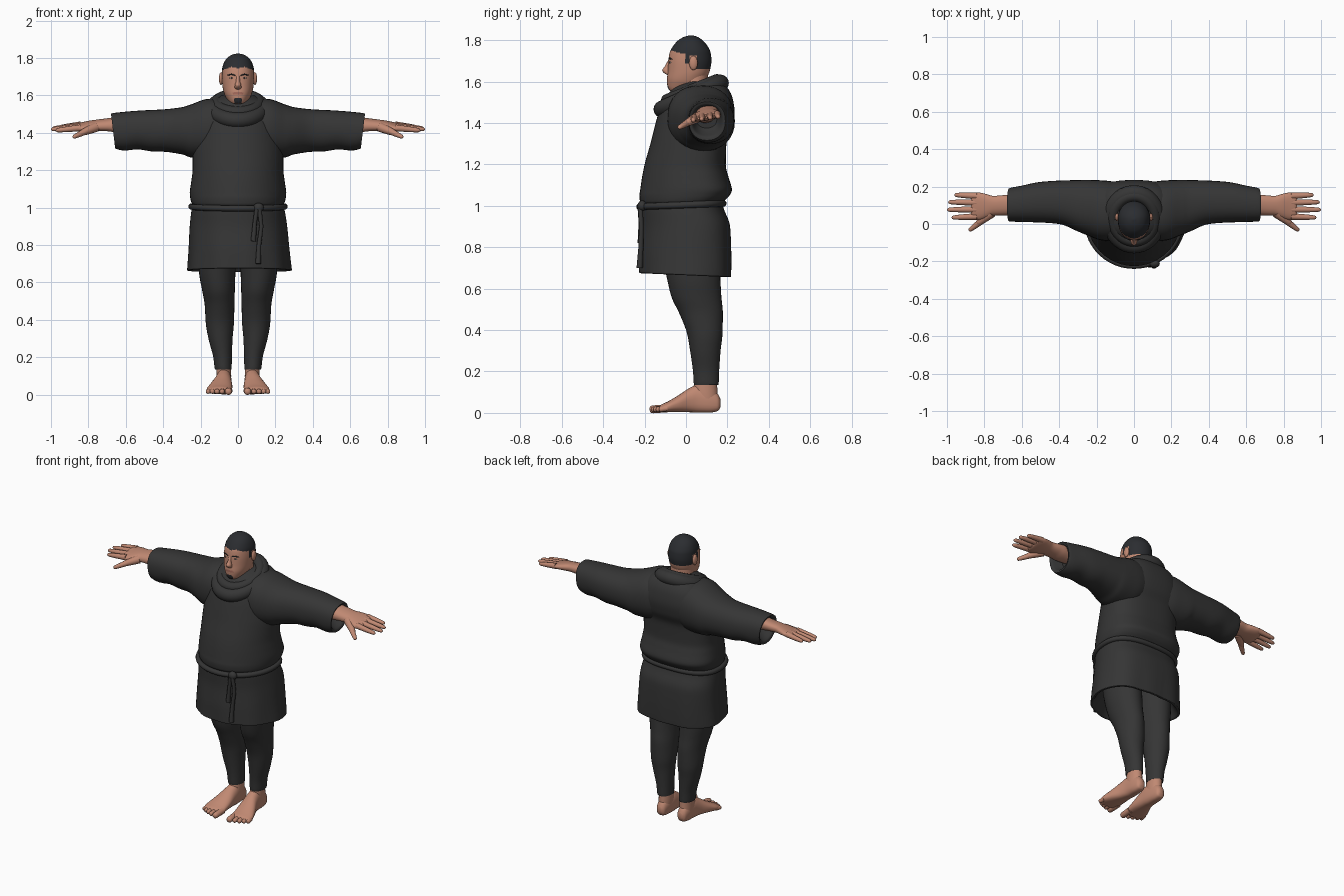
import bpy, bmesh, math
from mathutils import Vector

if "Cube" in bpy.data.objects:
    bpy.data.objects.remove(bpy.data.objects["Cube"])


def material(name, r, g, b):
    m = bpy.data.materials.new(name)
    m.diffuse_color = (r, g, b, 1)
    m.use_nodes = True
    m.node_tree.nodes["Principled BSDF"].inputs["Base Color"].default_value = m.diffuse_color
    return m


CLOTH = material("charcoal cloth", .036, .036, .036)
SKIN = material("skin", .53, .25, .17)
HAIR = material("black hair", .024, .026, .03)
LIPS = material("lips", .38, .15, .11)
WHITE = material("eye white", .55, .5, .45)


def build(name, rings, mats, closed=False, flip=1, rule=None):
    """Skin a list of rings of points into a smooth mesh."""
    bm = bmesh.new()
    vs = [[bm.verts.new((p[0] * flip, p[1], p[2])) for p in r] for r in rings]
    n, m = len(rings[0]), len(rings)
    for i in range(m if closed else m - 1):
        a, b = vs[i], vs[(i + 1) % m]
        for j in range(n):
            k = (j + 1) % n
            bm.faces.new((a[j], a[k], b[k], b[j]))
    if not closed:
        bm.faces.new(vs[0])
        bm.faces.new(vs[-1])
    bmesh.ops.recalc_face_normals(bm, faces=bm.faces)
    if rule:
        for f in bm.faces:
            f.material_index = rule(f.calc_center_median())
    me = bpy.data.meshes.new(name)
    bm.to_mesh(me)
    bm.free()
    for mt in mats:
        me.materials.append(mt)
    ob = bpy.data.objects.new(name, me)
    bpy.context.collection.objects.link(ob)
    bpy.ops.object.select_all(action='DESELECT')
    ob.select_set(True)
    bpy.context.view_layer.objects.active = ob
    bpy.ops.object.shade_smooth_by_angle(angle=math.radians(50))
    return ob


def smooth(keys, steps):
    """Monotone cubic interpolation of section rows."""
    n, out = len(keys), []
    d = [[b - a for a, b in zip(keys[i], keys[i + 1])] for i in range(n - 1)]

    def slope(i, c):
        if i == 0 or i == n - 1:
            return d[min(i, n - 2)][c]
        p, q = d[i - 1][c], d[i][c]
        return 0 if p * q <= 0 else 2 * p * q / (p + q)
    for i in range(n - 1):
        for s in range(steps):
            t = s / steps
            h = t * t * (3 - 2 * t)
            out.append([keys[i][c] + h * d[i][c] + (t**3 - 2*t*t + t) * slope(i, c)
                        + (t**3 - t*t) * slope(i + 1, c) for c in range(len(keys[0]))])
    return out + [list(keys[-1])]


def section(row, n, axis, mid=.5, p=2.0, q=2.0):
    """Superellipse section; row = position, u range, v range."""
    t, u0, u1, v0, v1 = row
    vc, pts = v0 + mid * (v1 - v0), []
    for j in range(n):
        a = 2 * math.pi * j / n
        c, s = math.cos(a), math.sin(a)
        e = 2 / (q if s > 0 else p)
        u = (u0 + u1) / 2 + (u1 - u0) / 2 * math.copysign(abs(c)**e, c)
        v = vc + (v1 - vc if s > 0 else vc - v0) * math.copysign(abs(s)**e, s)
        pts.append({'X': (t, u, v), 'Y': (u, t, v), 'Z': (u, v, t)}[axis])
    return pts


def loft(name, keys, mats, axis='Z', n=32, steps=5, mid=.5, p=2.0, q=2.0,
         warp=None, flip=1, rule=None):
    rings = [section(r, n, axis, mid, p, q) for r in smooth(keys, steps)]
    if warp:
        rings = [[warp(*pt) for pt in r] for r in rings]
    return build(name, rings, mats, flip=flip, rule=rule)


def tube(name, pts, radii, mat, closed=False, flip=1, n=12):
    pts = [Vector(p) for p in pts]
    m, rings = len(pts), []
    for i, p in enumerate(pts):
        a = pts[i - 1] if closed or i else p
        b = pts[(i + 1) % m] if closed or i < m - 1 else p
        t = (b - a).normalized()
        s = t.cross(Vector((0, 1, 0) if abs(t.z) > .85 else (0, 0, 1))).normalized()
        w = s.cross(t)
        r = radii[i] if isinstance(radii, list) else radii
        rings.append([p + r * (math.cos(k * math.tau / n) * s + math.sin(k * math.tau / n) * w)
                      for k in range(n)])
    return build(name, rings, [mat], closed, flip)


def digit(name, a, b, r0, r1, flip):
    a, b = Vector(a), Vector(b)
    tube(name, [a.lerp(b, f) for f in (0, .5, .82, .93, .98, 1)],
         [r0, (r0 + r1) / 2, r1, r1 * .85, r1 * .55, r1 * .15], SKIN, flip=flip)


def ball(name, loc, size, mat):
    x, y, z = loc
    rings = [[(x + size[0] * math.sin(a) * math.cos(b), y + size[1] * math.sin(a) * math.sin(b),
               z + size[2] * math.cos(a)) for b in [k * math.tau / 16 for k in range(16)]]
             for a in [.05 + i * (math.pi - .1) / 10 for i in range(11)]]
    return build(name, rings, [mat])


def sym(rows):
    return [(z, -w, w, y0, y1) for z, y0, y1, w in rows]


# Tunic body, bloused over the belt
loft("tunic_body", sym([(.99, -.19, .15, .21), (1.02, -.222, .18, .245), (1.05, -.225, .21, .255),
     (1.08, -.221, .222, .258), (1.14, -.212, .205, .25), (1.2, -.2, .192, .243),
     (1.3, -.172, .195, .242), (1.38, -.152, .225, .24), (1.45, -.132, .235, .23),
     (1.52, -.1, .225, .2), (1.57, -.06, .2, .16), (1.6, -.01, .16, .09)]),
     [CLOTH], n=48, mid=.6, q=2.6)


# Tunic skirt with an uneven, gently folded hem
def hang(x, y, z):
    k = max(0, (1 - z) / .34)
    f = 1 + .012 * k * math.sin(9 * math.atan2(y, x) + 1)
    return x * f + .008 * k, y * f, z - .045 * y * k


loft("tunic_skirt", sym([(.78, -.15, .15, .2), (.69, -.195, .185, .25), (.665, -.215, .205, .268),
     (.668, -.226, .216, .278), (.76, -.224, .218, .27), (.9, -.212, .213, .26),
     (.98, -.214, .185, .25), (1.03, -.21, .17, .24)]),
     [CLOTH], n=64, mid=.6, p=2.1, q=2.6, warp=hang)

# Rope belt, knot and hanging ends
tube("belt", [(x, y, z + .04 * y) for x, y, z in
     section((1.005, -.25, .25, -.224, .18), 48, 'Z', .6, 2, 2.6)], .016, CLOTH, True)
ball("belt_knot", (.11, -.212, 1.0), (.028, .022, .026), CLOTH)
tube("belt_end_long", [(.115, -.22, .99), (.125, -.216, .9), (.112, -.218, .8), (.108, -.224, .7)],
     [.012, .011, .012, .015], CLOTH)
tube("belt_end_short", [(.1, -.222, .99), (.09, -.218, .92), (.082, -.22, .82)],
     [.012, .011, .014], CLOTH)

# Cowl: two tilted rolls round the neck
for name, rx, ry, r, yc, z, k in (("cowl_upper", .112, .12, .031, .03, 1.558, .4),
                                  ("cowl_lower", .128, .14, .042, .025, 1.53, .45)):
    tube(name, [(rx * math.cos(a), yc + ry * math.sin(a), z + k * ry * math.sin(a))
                for a in [i * math.tau / 40 for i in range(40)]], r, CLOTH, True, n=16)


# Head: hair, beard and lips follow rules on the face position
def face_colour(c):
    ax = abs(c.x)
    if c.y < -.02:
        line = 1.752 + .35 * abs(ax - .035) * (-1 if ax > .035 else -.6)
    elif c.y < .0:
        line = 1.735
    elif c.y < .022:
        line = 1.69
    elif c.y < .05:
        line = 1.725
    else:
        line = 1.66
    if c.z > line:
        return 1
    if c.y < -.05 and ax < .02 and 1.556 < c.z < 1.586:
        return 1
    if c.y < -.05 and (ax / .03)**2 + ((c.z - 1.612) / .008)**2 < 1:
        return 2
    return 0


loft("head", sym([(1.545, -.045, .05, .025), (1.556, -.078, .06, .045), (1.58, -.09, .08, .06),
     (1.61, -.092, .095, .074), (1.65, -.088, .114, .083), (1.7, -.085, .123, .087),
     (1.74, -.079, .119, .085), (1.775, -.06, .102, .075), (1.802, -.035, .078, .056),
     (1.818, -.005, .052, .03), (1.824, .02, .03, .006)]),
     [SKIN, HAIR, LIPS], n=72, steps=8, mid=.55, p=2.2, rule=face_colour)
loft("neck", sym([(1.44, -.04, .12, .08), (1.55, -.04, .108, .076), (1.64, -.02, .105, .07)]), [SKIN])
loft("nose", sym([(1.632, -.09, -.07, .012), (1.64, -.104, -.07, .018), (1.655, -.115, -.07, .017),
     (1.675, -.102, -.07, .011), (1.705, -.086, -.07, .009)]), [SKIN], n=16)

for s, side in ((1, "left"), (-1, "right")):
    # Face details
    ball(side + "_ear", (s * .09, .036, 1.69), (.012, .021, .034), SKIN)
    ball(side + "_eye", (s * .033, -.073, 1.693), (.012, .007, .005), WHITE)
    ball(side + "_iris", (s * .033, -.0775, 1.693), (.005, .004, .005), HAIR)
    tube(side + "_eyebrow", [(.014, -.083, 1.707), (.035, -.079, 1.713), (.057, -.066, 1.708)],
         [.003, .004, .002], HAIR, flip=s, n=8)

    # Wide sleeve with slanted, hollow cuff
    def drape(x, y, z):
        k = max(0, min(1, (x - .3) / .35))
        return x + .12 * k * (z - 1.41), y, z + .006 * k * math.sin(x * 38) * (z < 1.41)
    loft(side + "_sleeve", [(0, -.08, .2, 1.32, 1.575), (.15, -.09, .232, 1.26, 1.582),
         (.25, -.06, .236, 1.268, 1.552), (.3, -.04, .235, 1.285, 1.537), (.4, 0, .232, 1.298, 1.525),
         (.5, .008, .225, 1.305, 1.52), (.6, .011, .205, 1.31, 1.512), (.668, .014, .19, 1.315, 1.502),
         (.664, .026, .178, 1.33, 1.49), (.6, .05, .15, 1.38, 1.47)],
         [CLOTH], 'X', mid=.5, p=2.2, q=2.3, warp=drape, flip=s)

    # Hand
    loft(side + "_hand", [(.57, .06, .14, 1.4, 1.49), (.66, .046, .155, 1.405, 1.482),
         (.7, .046, .154, 1.41, 1.476), (.75, .046, .15, 1.412, 1.47), (.79, .032, .16, 1.412, 1.464),
         (.83, .022, .168, 1.412, 1.455), (.86, .023, .168, 1.415, 1.449), (.872, .035, .16, 1.422, 1.442)],
         [SKIN], 'X', n=24, p=2.3, q=2.3, warp=lambda x, y, z: (x, y, z + .15 * (y - .1)), flip=s)
    for i, (y, tip) in enumerate(((.04, .975), (.078, 1.0), (.115, .993), (.15, .96))):
        digit(f"{side}_finger_{i+1}", (.84, y, 1.424 + .15 * (y - .09) + .01),
              (tip, y + (y - .095) * .1, 1.42 + .15 * (y - .09)), .018, .0125, s)
    digit(side + "_thumb_base", (.76, .06, 1.43), (.84, .0, 1.398), .026, .018, s)
    digit(side + "_thumb", (.81, .02, 1.41), (.882, -.036, 1.376), .018, .012, s)

    # Trouser leg
    loft(side + "_trouser_leg", [(.17, .05, .11, .06, .13), (.142, .042, .116, .048, .148),
         (.135, .034, .123, .039, .157), (.2, .033, .132, .034, .16), (.3, .029, .158, .02, .167),
         (.38, .022, .172, .006, .176), (.48, .019, .178, -.032, .178), (.56, .017, .192, -.07, .171),
         (.65, .014, .208, -.092, .166), (.85, .006, .22, -.13, .16)], [CLOTH], flip=s)

    # Bare foot and toes
    loft(side + "_ankle", [(.03, .042, .112, .05, .155), (.1, .036, .116, .035, .152),
         (.19, .042, .116, .05, .148)], [SKIN], n=24, flip=s)
    loft(side + "_foot", [(.167, .06, .09, .03, .065), (.155, .047, .104, .01, .09),
         (.11, .038, .114, .001, .125), (.06, .034, .118, .001, .138), (.02, .033, .127, .003, .122),
         (-.04, .03, .152, .004, .083), (-.09, .032, .168, .004, .054), (-.12, .036, .166, .004, .04),
         (-.132, .05, .145, .01, .03)], [SKIN], 'Y', n=24, p=2.8, flip=s)
    for i, (x, tip, r) in enumerate(((.052, -.176, .019), (.086, -.168, .014), (.113, -.158, .014),
                                     (.138, -.146, .013), (.16, -.13, .013))):
        digit(f"{side}_toe_{i+1}", (x - .004, -.09, .022), (x, tip, .016), r, r, s)
